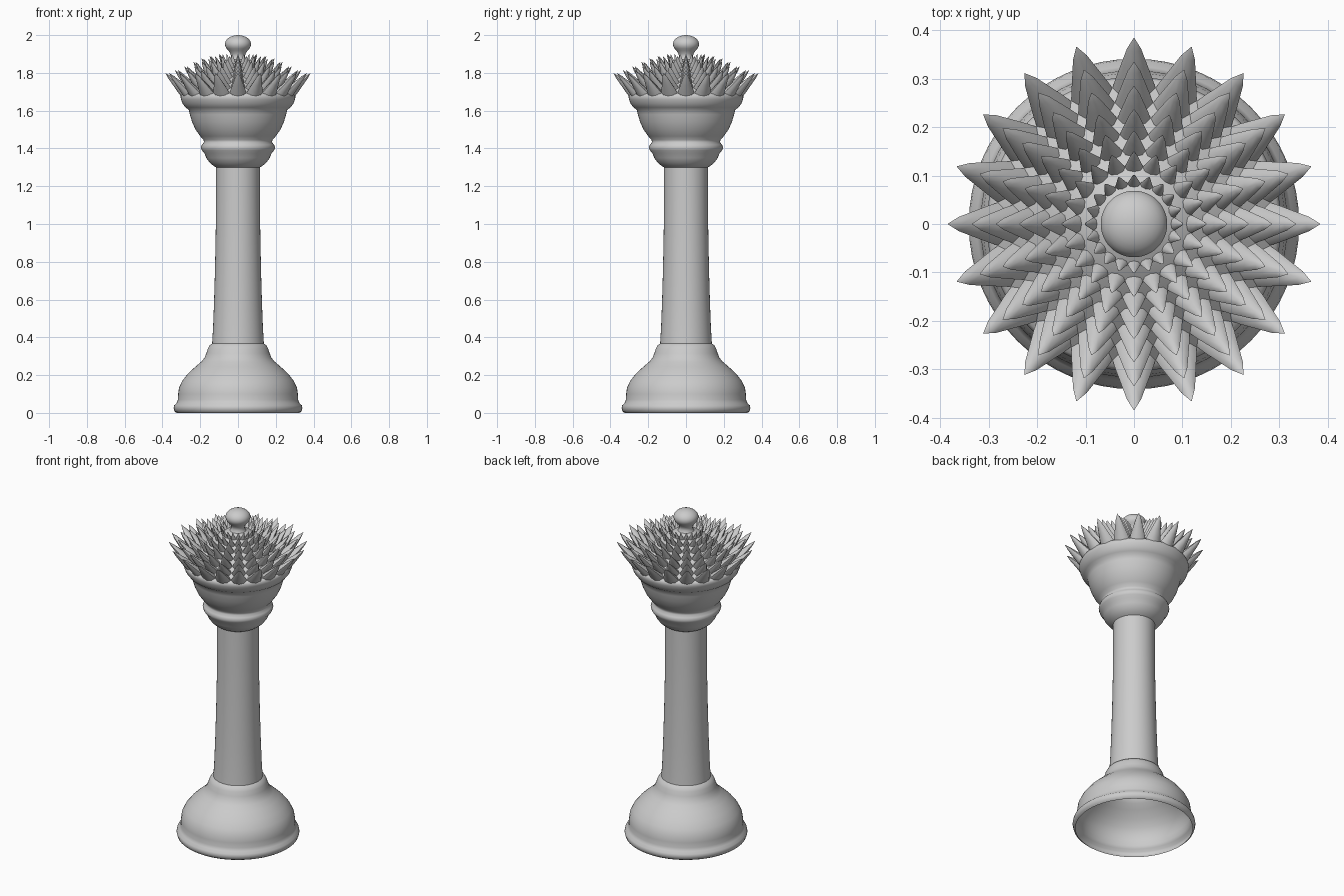
import bpy, bmesh, math
from mathutils import Vector

if "Cube" in bpy.data.objects:
    bpy.data.objects.remove(bpy.data.objects["Cube"])


def finish(bm, name, angle):
    me = bpy.data.meshes.new(name)
    bm.to_mesh(me)
    bm.free()
    ob = bpy.data.objects.new(name, me)
    bpy.context.collection.objects.link(ob)
    bpy.ops.object.select_all(action='DESELECT')
    ob.select_set(True)
    bpy.context.view_layer.objects.active = ob
    bpy.ops.object.shade_smooth_by_angle(angle=math.radians(angle))
    return ob


def lathe(name, profile, n=64):
    bm = bmesh.new()
    rings = []
    for r, z in profile:
        if r == 0:
            rings.append([bm.verts.new((0, 0, z))] * n)
        else:
            rings.append([bm.verts.new((r * math.cos(2 * math.pi * i / n),
                                        r * math.sin(2 * math.pi * i / n), z)) for i in range(n)])
    for (a, b), (pa, pb) in zip(zip(rings, rings[1:]), zip(profile, profile[1:])):
        for i in range(n):
            j = (i + 1) % n
            if pb[0] == 0:
                bm.faces.new((a[i], a[j], b[i]))
            else:
                bm.faces.new((a[i], a[j], b[j], b[i]))
    return finish(bm, name, 60)


# hollow foot, open underneath
lathe("foot", [(0.325, 0), (0.336, 0.008), (0.341, 0.025), (0.338, 0.04), (0.325, 0.052),
               (0.318, 0.07), (0.317, 0.1), (0.312, 0.135), (0.295, 0.17), (0.265, 0.208),
               (0.225, 0.245), (0.195, 0.27), (0.177, 0.292), (0.168, 0.315), (0.16, 0.34),
               (0.15, 0.358), (0.137, 0.367)])

# tapering column
lathe("column", [(0.137, 0.367), (0.132, 0.45), (0.127, 0.58), (0.122, 0.75),
                 (0.118, 0.95), (0.116, 1.15), (0.116, 1.30)])

# collar and cup with rolled rim
lathe("cup", [(0.116, 1.30), (0.13, 1.308), (0.15, 1.325), (0.168, 1.35), (0.178, 1.375),
              (0.191, 1.39), (0.196, 1.405), (0.191, 1.42), (0.18, 1.432), (0.182, 1.445),
              (0.2, 1.465), (0.225, 1.5), (0.243, 1.54), (0.255, 1.58), (0.261, 1.605),
              (0.278, 1.617), (0.293, 1.637), (0.302, 1.66), (0.304, 1.675), (0.298, 1.687),
              (0.285, 1.693)])

# dome under the spikes
lathe("dome", [(0.285, 1.693), (0.255, 1.72), (0.22, 1.75), (0.185, 1.78), (0.15, 1.808),
               (0.115, 1.833), (0.08, 1.855), (0.045, 1.87)])

# finial ball with neck
ball = [(0.069 * math.cos(a), 1.952 + 0.048 * math.sin(a))
        for a in [math.radians(d) for d in range(-30, 90, 12)]]
lathe("finial", [(0.045, 1.87), (0.036, 1.885), (0.04, 1.902), (0.05, 1.917)] + ball + [(0, 2.0)], 48)

# spike rings: base radius, base height, tip radius, tip height
ROWS = [(0.278, 1.69, 0.385, 1.80), (0.248, 1.718, 0.335, 1.815), (0.216, 1.746, 0.285, 1.835),
        (0.183, 1.776, 0.237, 1.86), (0.15, 1.805, 0.193, 1.876), (0.117, 1.83, 0.15, 1.889),
        (0.083, 1.852, 0.102, 1.90)]
COUNT, SIDES = 20, 8


def add_spike(bm, angle, row):
    rb, zb, rt, zt = row
    out = Vector((math.cos(angle), math.sin(angle), 0))
    side = Vector((-out.y, out.x, 0))
    up = Vector((0, 0, 1))
    base, tip = out * rb + up * zb, out * rt + up * zt
    axis = (tip - base).normalized()
    normal = side.cross(axis)
    half = math.pi * rb / COUNT
    depth = half * 0.62
    rings = []
    for t, w in [(-0.12, 1.12), (0.2, 0.88), (0.5, 0.6), (0.78, 0.34)]:
        c = base.lerp(tip, t)
        rings.append([bm.verts.new(c + side * half * w * math.cos(2 * math.pi * k / SIDES)
                                   + normal * depth * w * math.sin(2 * math.pi * k / SIDES))
                      for k in range(SIDES)])
    end = bm.verts.new(tip)
    for k in range(SIDES):
        m = (k + 1) % SIDES
        for a, b in zip(rings, rings[1:]):
            bm.faces.new((a[k], a[m], b[m], b[k]))
        bm.faces.new((rings[-1][k], rings[-1][m], end))


bm = bmesh.new()
for row in ROWS:
    for i in range(COUNT):
        add_spike(bm, 2 * math.pi * i / COUNT, row)
bmesh.ops.recalc_face_normals(bm, faces=bm.faces)
finish(bm, "crown_spikes", 60)
